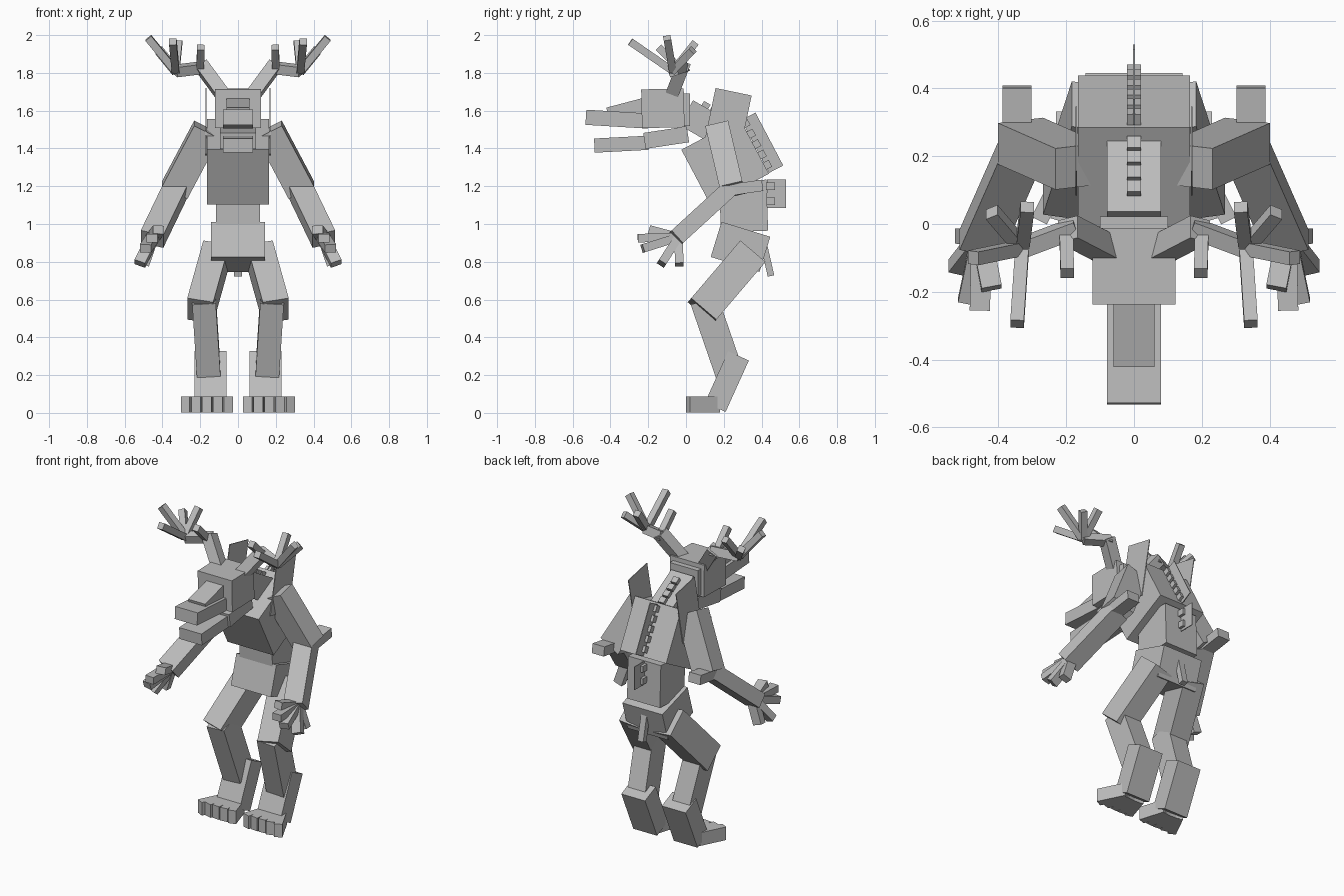
import bpy
from mathutils import Vector, Matrix

default_cube = bpy.data.objects.get("Cube")
if default_cube:
    bpy.data.objects.remove(default_cube, do_unlink=True)

grey = bpy.data.materials.new("plain grey")
grey.use_nodes = True
grey_value = (.5, .5, .5, 1)
grey.diffuse_color = grey_value
grey.node_tree.nodes["Principled BSDF"].inputs["Base Color"].default_value = grey_value


def beam(name, start, end, width, depth):
    """Box running from start to end; width lies along x, depth across it."""
    start, end = Vector(start), Vector(end)
    along = (end - start).normalized()
    side = Vector((1, 0, 0))
    side = (side - along * side.dot(along)).normalized()
    across = along.cross(side)
    turn = Matrix((side, across, along)).transposed().to_4x4()
    bpy.ops.mesh.primitive_cube_add(size=1)
    box = bpy.context.object
    box.name = box.data.name = name
    size = Matrix.Diagonal((width, depth, (end - start).length, 1))
    box.data.transform(Matrix.Translation((start + end) / 2) @ turn @ size)
    box.data.materials.append(grey)
    return box


def middle(name, start, end, width, depth):
    """Box on the centre line, given by (y, z) ends."""
    return beam(name, (0, *start), (0, *end), width, depth)


def pair(name, start, end, width, depth):
    """The same box on both sides of the body."""
    for label, sign in (("left", 1), ("right", -1)):
        beam(label + "_" + name, (sign * start[0], *start[1:]),
             (sign * end[0], *end[1:]), width, depth)


# Head and jaws
middle("skull", (-.235, 1.61), (-.01, 1.615), .245, .205)
middle("skull_back", (-.03, 1.605), (.022, 1.605), .2, .17)
middle("snout_bridge", (-.41, 1.57), (-.22, 1.62), .12, .095)
middle("upper_snout", (-.53, 1.565), (-.2, 1.545), .16, .08)
middle("lower_jaw", (-.485, 1.415), (-.2, 1.43), .16, .075)
middle("jaw_hinge", (-.22, 1.44), (.01, 1.475), .19, .085)

# Spine, trunk and hips
middle("neck", (.0, 1.59), (.26, 1.44), .16, .15)
middle("chest", (.13, 1.475), (.284, 1.184), .33, .35)
middle("waist", (.3, 1.23), (.31, .96), .235, .25)
middle("pelvis", (.317, .972), (.26, .786), .286, .27)
middle("tail", (.41, .9), (.45, .725), .04, .035)

# Thin crests along the back and above the shoulders
middle("upper_crest", (.33, 1.57), (.477, 1.29), .005, .085)
middle("lower_crest", (.48, 1.235), (.48, 1.085), .005, .1)
pair("shoulder_crest", (.17, .252, 1.7), (.17, .18, 1.355), .005, .195)

# Vertebrae set along each stretch of the spine
spine_runs = (
    ("neck", (.1, 1.62), (.23, 1.54), 4),
    ("chest", (.31, 1.53), (.425, 1.31), 5),
    ("waist", (.445, 1.2), (.445, 1.12), 2),
)
for region, first, last, count in spine_runs:
    first, last = Vector(first), Vector(last)
    step = (last - first) / (count - 1)
    half = step.normalized() * .02
    for i in range(count):
        spot = first + step * i
        middle(region + "_vertebra", spot - half, spot + half, .04, .05)

# Arms with pointed elbows
pair("upper_arm", (.165, .17, 1.5), (.335, .245, 1.18), .15, .125)
pair("elbow_spur", (.345, .2, 1.175), (.345, .405, 1.205), .085, .06)
pair("forearm", (.325, .235, 1.19), (.455, -.06, .92), .125, .09)

# Fingers spread from the wrist
wrist = (.45, -.04, .93)
fingertips = (
    (.42, -.19, .97), (.455, -.255, .925), (.49, -.23, .87),
    (.52, -.13, .79), (.5, -.035, .785),
)
for tip in fingertips:
    pair("finger", wrist, tip, .06, .045)

# Legs
pair("thigh", (.115, .345, .845), (.2, .085, .54), .14, .175)
pair("shin", (.18, .095, .6), (.155, .228, .214), .125, .15)
pair("heel", (.145, .278, .302), (.145, .155, .03), .17, .12)

# Toes fan out from the foot
for i in range(5):
    spread = i / 4
    pair("toe", (.1 + .1 * spread, .17, .045),
         (.05 + .23 * spread, .01, .045), .05, .085)

# Antlers: a stem, a branch and five tines
fork = (.33, -.07, 1.81)
pair("antler_stem", (.07, -.08, 1.67), (.195, -.015, 1.84), .07, .07)
pair("antler_branch", (.17, -.01, 1.83), fork, .05, .055)
tines = (
    (fork, (.475, -.1, 1.985)),
    (fork, (.345, -.295, 1.965)),
    (fork, (.315, .05, 1.96)),
    (fork, (.42, .035, 1.92)),
    ((.2, -.03, 1.82), (.197, -.145, 1.935)),
)
for root, tip in tines:
    pair("antler_tine", root, tip, .04, .04)
